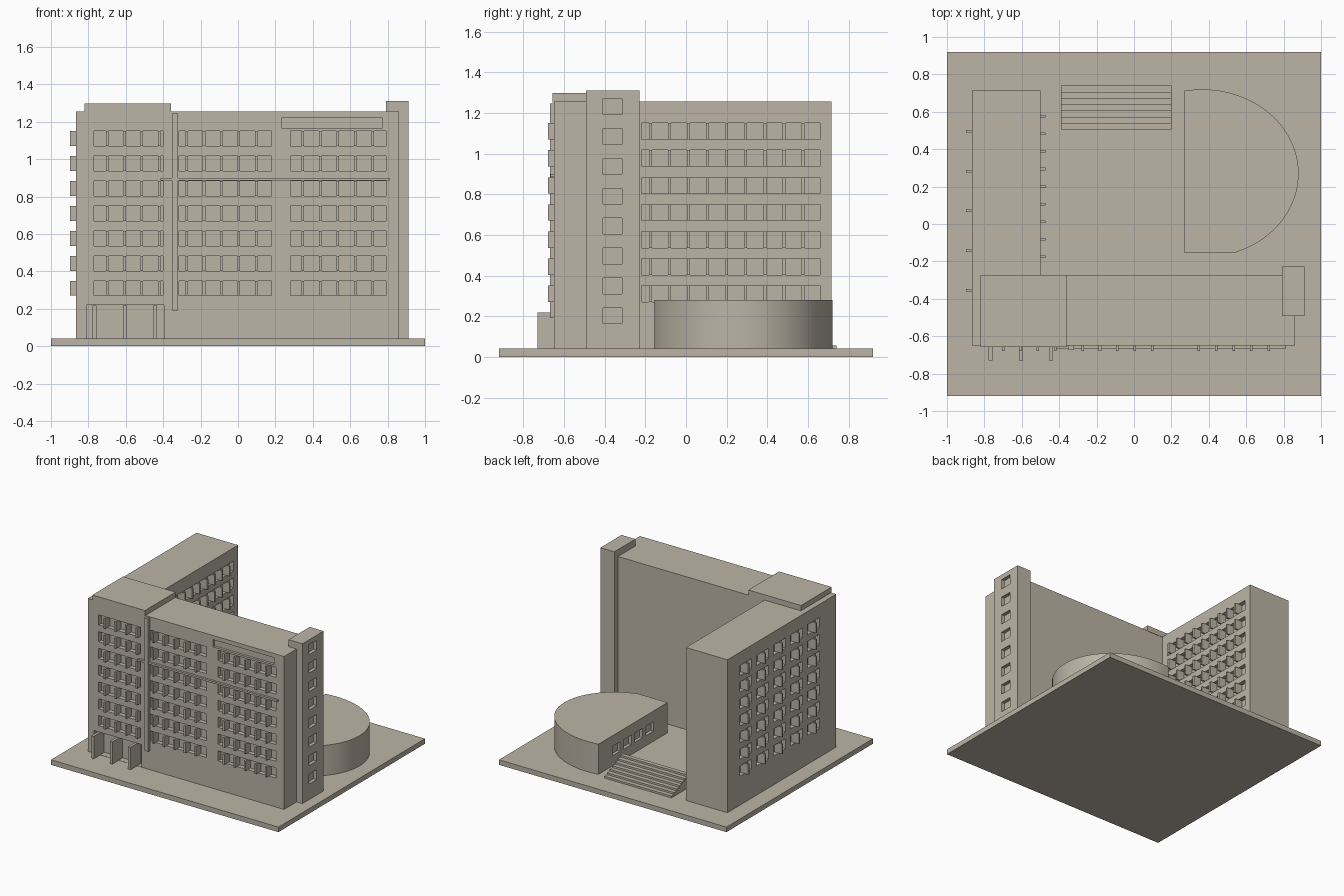
import bpy, bmesh, math

if "Cube" in bpy.data.objects:
    bpy.data.objects.remove(bpy.data.objects["Cube"])

stone = bpy.data.materials.new("warm_stone")
stone.diffuse_color = (0.50, 0.455, 0.38, 1)
stone.use_nodes = True
stone.node_tree.nodes["Principled BSDF"].inputs["Base Color"].default_value = stone.diffuse_color


def finish(name, bm):
    bmesh.ops.recalc_face_normals(bm, faces=bm.faces)
    me = bpy.data.meshes.new(name)
    bm.to_mesh(me)
    bm.free()
    me.materials.append(stone)
    ob = bpy.data.objects.new(name, me)
    bpy.context.collection.objects.link(ob)
    return ob


def boxes(name, items):
    """One object from boxes given as (x0, x1, y0, y1, z0, z1)."""
    bm = bmesh.new()
    for x0, x1, y0, y1, z0, z1 in items:
        vs = bmesh.ops.create_cube(bm, size=1)["verts"]
        for v in vs:
            v.co.x = x1 if v.co.x > 0 else x0
            v.co.y = y1 if v.co.y > 0 else y0
            v.co.z = z1 if v.co.z > 0 else z0
    return finish(name, bm)


def prism(name, outline, z0, z1):
    bm = bmesh.new()
    face = bm.faces.new([bm.verts.new((x, y, z0)) for x, y in outline])
    ext = bmesh.ops.extrude_face_region(bm, geom=[face])["geom"]
    for v in ext:
        if isinstance(v, bmesh.types.BMVert):
            v.co.z = z1
    return finish(name, bm)


def cut(ob, items):
    cutter = boxes("cutter", items)
    cutter.hide_render = True
    m = ob.modifiers.new("recesses", "BOOLEAN")
    m.operation, m.solver, m.object = "DIFFERENCE", "EXACT", cutter
    bpy.context.view_layer.objects.active = ob
    bpy.ops.object.modifier_apply(modifier=m.name)
    bpy.data.objects.remove(cutter)


BASE = 0.04
FRONT, LEFT, INNER, ROOF = -0.65, -0.865, -0.5, 1.255
DEPTH, OUT, HALF = 0.035, 0.028, 0.007
rows = [(0.27 + 0.1333 * i, 0.35 + 0.1333 * i) for i in range(7)]

# Ground slab
boxes("ground_slab", [(-1, 1, -0.92, 0.92, 0, BASE)])

# L-shaped main block
block = prism("main_block", [(LEFT, FRONT), (0.86, FRONT), (0.86, -0.275),
                             (INNER, -0.275), (INNER, 0.715), (LEFT, 0.715)], BASE - 0.002, ROOF)

# Window recesses and their projecting fins
recesses, fins = [], []
front_strips = [(-0.77, -0.40, -0.70, 4), (-0.315, 0.18, -0.275, 5), (0.28, 0.79, 0.347, 5)]
for z0, z1 in rows:
    for x0, x1, first, count in front_strips:
        recesses.append((x0, x1, FRONT - 0.1, FRONT + DEPTH, z0, z1))
        for i in range(count):
            x = first + 0.0932 * i
            fins.append((x - HALF, x + HALF, FRONT - OUT, FRONT + DEPTH, z0, z1))
    # courtyard side
    recesses.append((INNER - DEPTH, INNER + 0.1, -0.22, 0.66, z0, z1))
    for i in range(9):
        y = -0.175 + 0.0938 * i
        fins.append((INNER - DEPTH, INNER + OUT, y - HALF, y + HALF, z0, z1))
    # outer left side, separate windows
    for i in range(5):
        y = -0.355 + 0.2125 * i
        recesses.append((LEFT - 0.1, LEFT + DEPTH, y - 0.085, y + 0.065, z0, z1))
        fins.append((LEFT - 0.033, LEFT + DEPTH, y - HALF, y + HALF, z0, z1))
# entrance and sign panel recesses
recesses.append((-0.81, -0.395, FRONT - 0.1, FRONT + 0.05, BASE + 0.002, 0.22))
recesses.append((0.235, 0.77, FRONT - 0.1, FRONT + 0.02, 1.165, 1.222))
cut(block, recesses)
boxes("window_fins", fins)

# Entrance fins
boxes("entrance_fins", [(x - 0.011, x + 0.011, -0.73, FRONT + 0.05, BASE, 0.218)
                        for x in (-0.767, -0.605, -0.443)])

# Roof cap, vertical pilaster and horizontal ledge
boxes("roof_cap", [(-0.82, -0.358, -0.657, -0.272, ROOF - 0.004, 1.297)])
boxes("front_pilaster", [(-0.353, -0.32, -0.67, FRONT + 0.01, 0.19, 1.245)])
boxes("front_ledge", [(-0.415, 0.81, -0.667, FRONT + 0.01, 0.885, 0.9)])

# Stair tower with a column of windows
tower = boxes("stair_tower", [(0.79, 0.912, -0.493, -0.228, BASE - 0.002, 1.31)])
cut(tower, [(0.885, 1.0, -0.408, -0.315, 0.163 + 0.147 * i, 0.241 + 0.147 * i)
            for i in range(8)])

# Round hall: ellipse clipped by two straight walls
cx, cy, rx, ry = 0.365, 0.27, 0.515, 0.45
a0 = math.asin((-0.155 - cy) / ry)
a1 = math.acos((0.27 - cx) / rx)
outline = [(0.27, -0.155)]
for i in range(49):
    a = a0 + (a1 - a0) * i / 48
    outline.append((cx + rx * math.cos(a), cy + ry * math.sin(a)))
hall = prism("round_hall", outline, BASE - 0.002, 0.28)
cut(hall, [(0.2, 0.295, y, y + 0.1, 0.12, 0.195) for y in (0.02, 0.16, 0.3, 0.44)])
bpy.ops.object.select_all(action="DESELECT")
hall.select_set(True)
bpy.context.view_layer.objects.active = hall
bpy.ops.object.shade_smooth_by_angle(angle=math.radians(25))

# Courtyard steps rising towards the front
step = 0.235 / 7
profile = []
for i in range(7):
    y1 = 0.74 - step * i
    profile.append((-0.39, 0.2, y1 - step, y1, BASE - 0.002, BASE + 0.015 * (i + 1)))
boxes("courtyard_steps", profile)
